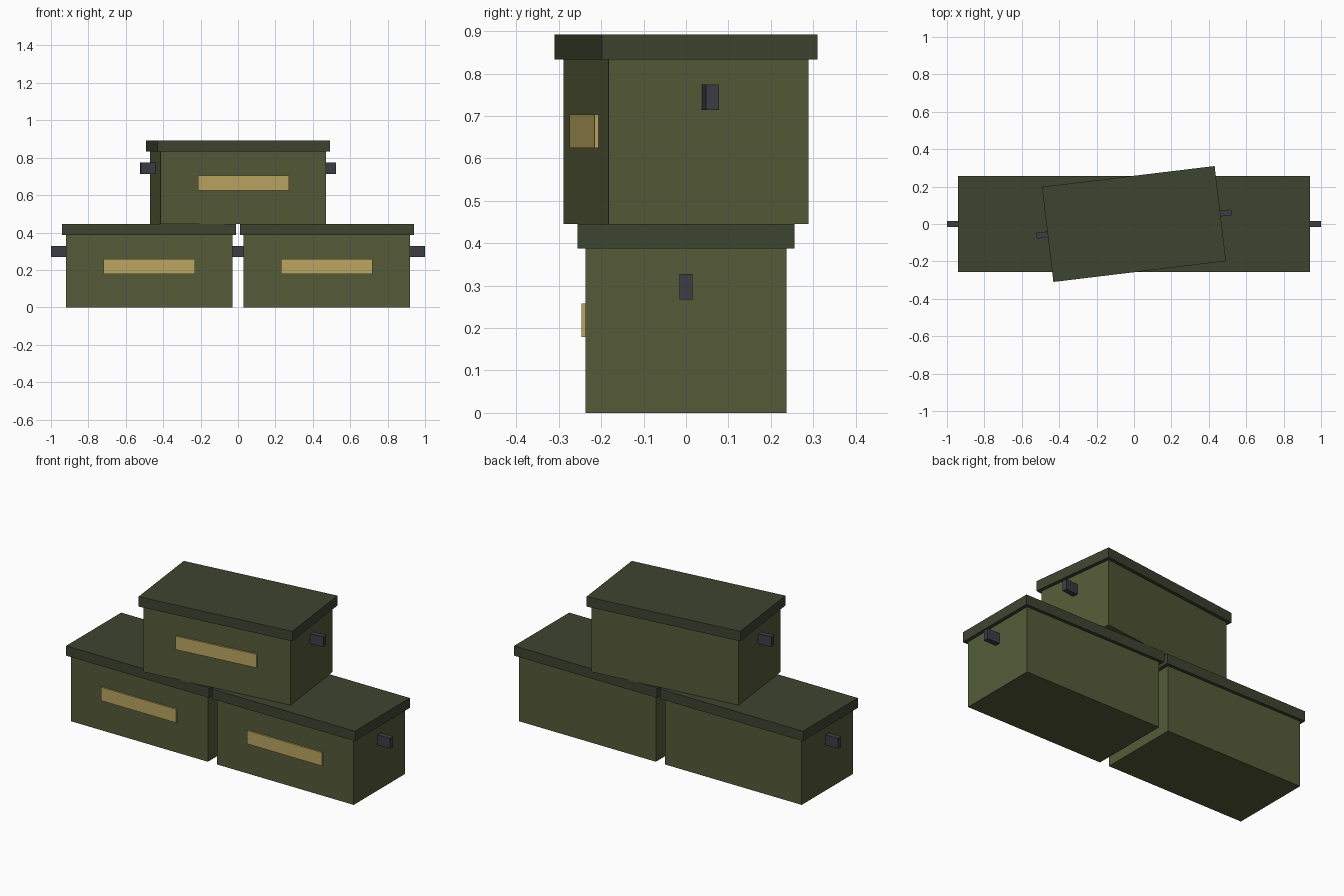
import bpy
import bmesh
from mathutils import Matrix, Vector

if "Cube" in bpy.data.objects:
    bpy.data.objects.remove(bpy.data.objects["Cube"])


def material(name, rgb):
    m = bpy.data.materials.new(name)
    m.diffuse_color = (*rgb, 1)
    m.use_nodes = True
    m.node_tree.nodes["Principled BSDF"].inputs["Base Color"].default_value = m.diffuse_color
    return m


OLIVE = material("olive_paint", (0.09, 0.105, 0.04))
DARK = material("dark_olive_paint", (0.048, 0.058, 0.03))
TAN = material("tan_label", (0.5, 0.38, 0.12))
STEEL = material("dark_steel", (0.045, 0.048, 0.06))


def block(name, lo, hi, mat, placement):
    """Axis-aligned block between two corners, moved by a placement matrix."""
    lo, hi = Vector(lo), Vector(hi)
    bm = bmesh.new()
    bmesh.ops.create_cube(bm, size=1)
    bmesh.ops.scale(bm, vec=hi - lo, verts=bm.verts)
    bmesh.ops.translate(bm, vec=(lo + hi) / 2, verts=bm.verts)
    mesh = bpy.data.meshes.new(name)
    bm.to_mesh(mesh)
    bm.free()
    mesh.materials.append(mat)
    ob = bpy.data.objects.new(name, mesh)
    ob.matrix_world = placement
    bpy.context.collection.objects.link(ob)


BODY_H, TOTAL_H = 0.388, 0.446


def crate(name, x, z, turn=0):
    p = Matrix.Translation((x, 0, z)) @ Matrix.Rotation(turn, 4, "Z")
    # body and overhanging lid
    block(name + "_body", (-0.445, -0.2375, 0), (0.445, 0.2375, BODY_H), OLIVE, p)
    block(name + "_lid", (-0.465, -0.256, BODY_H), (0.465, 0.256, TOTAL_H), DARK, p)
    # label strip on the front
    block(name + "_label", (-0.245, -0.247, 0.179), (0.245, -0.232, 0.258), TAN, p)
    # handle lug on each end
    block(name + "_left_handle", (-0.525, -0.0155, 0.268), (-0.44, 0.0155, 0.328), STEEL, p)
    block(name + "_right_handle", (0.44, -0.0155, 0.268), (0.525, 0.0155, 0.328), STEEL, p)


# two crates side by side, a third turned slightly on top
crate("left_crate", -0.475, 0)
crate("right_crate", 0.475, 0)
crate("top_crate", 0, TOTAL_H, turn=0.12)
